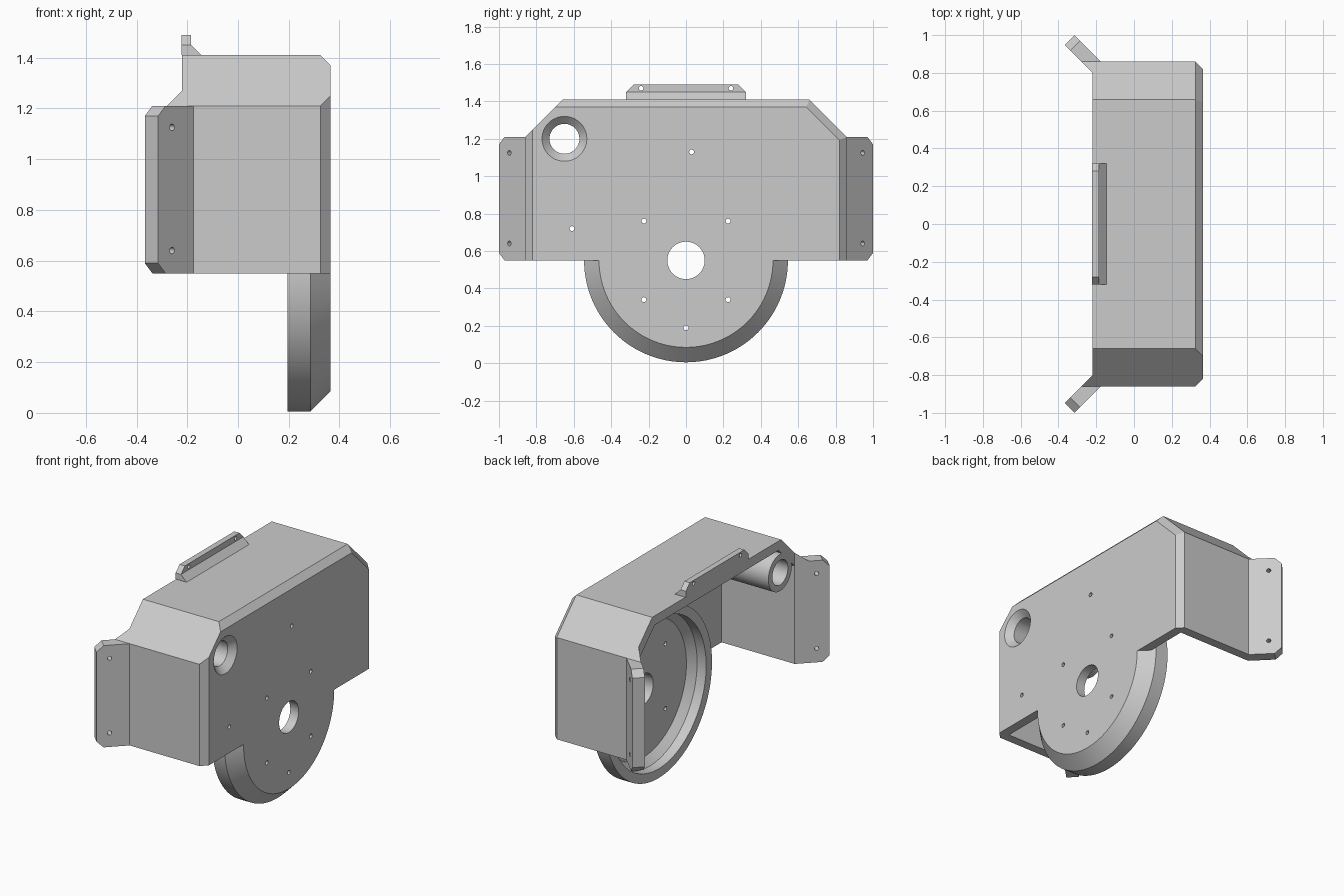
import bpy, bmesh, math
from mathutils import Matrix, Vector

cube = bpy.data.objects.get("Cube")
if cube:
    bpy.data.objects.remove(cube, do_unlink=True)

grey = bpy.data.materials.new("plain_grey")
grey.use_nodes = True
grey.diffuse_color = (0.6, 0.6, 0.6, 1)
grey.node_tree.nodes["Principled BSDF"].inputs["Base Color"].default_value = (0.6, 0.6, 0.6, 1)

X = Vector((1, 0, 0))
WALL, BACK, FLOOR, FACE = 0.06, -0.22, 0.305, 0.365
HUB_Z = 0.55


def finish(name, bm):
    bmesh.ops.recalc_face_normals(bm, faces=bm.faces[:])
    mesh = bpy.data.meshes.new(name)
    bm.to_mesh(mesh)
    bm.free()
    mesh.materials.append(grey)
    obj = bpy.data.objects.new(name, mesh)
    bpy.context.collection.objects.link(obj)
    return obj


def hull(name, points):
    bm = bmesh.new()
    for p in points:
        bm.verts.new(p)
    out = bmesh.ops.convex_hull(bm, input=bm.verts[:])
    loose = {v for v in out["geom_interior"] if isinstance(v, bmesh.types.BMVert)}
    bmesh.ops.delete(bm, geom=list(loose), context="VERTS")
    bmesh.ops.dissolve_limit(bm, angle_limit=0.01, verts=bm.verts[:], edges=bm.edges[:])
    return finish(name, bm)


def rod(name, start, end, r1, r2=None, segments=32):
    start, end = Vector(start), Vector(end)
    axis = end - start
    turn = axis.to_track_quat("Z", "Y").to_matrix().to_4x4()
    bm = bmesh.new()
    bmesh.ops.create_cone(bm, cap_ends=True, segments=segments, radius1=r1,
                          radius2=r1 if r2 is None else r2, depth=axis.length,
                          matrix=Matrix.Translation((start + end) / 2) @ turn)
    return finish(name, bm)


def lathe(name, profile, segments=96):
    """Spin (radius, x) points about the hub axis."""
    bm = bmesh.new()
    verts = [bm.verts.new((x, 0, HUB_Z + r)) for r, x in profile]
    edges = [bm.edges.new(pair) for pair in zip(verts, verts[1:])]
    bmesh.ops.spin(bm, geom=verts + edges, cent=(0, 0, HUB_Z), axis=X,
                   angle=math.tau, steps=segments)
    bmesh.ops.remove_doubles(bm, verts=bm.verts[:], dist=0.0001)
    return finish(name, bm)


def combine(obj, other, operation):
    mod = obj.modifiers.new("combine", "BOOLEAN")
    mod.operation, mod.object, mod.solver = operation, other, "EXACT"
    bpy.context.view_layer.update()
    graph = bpy.context.evaluated_depsgraph_get()
    mesh = bpy.data.meshes.new_from_object(obj.evaluated_get(graph))
    obj.modifiers.clear()
    obj.data = mesh
    bpy.data.objects.remove(other, do_unlink=True)


def drill(obj, centre, axis, radius=0.013, reach=0.12):
    c, a = Vector(centre), Vector(axis).normalized() * reach
    combine(obj, rod("drill", c - a, c + a, radius), "DIFFERENCE")


# Housing shell: bevelled box with cut shoulders, hollow and open at back and bottom
outline = [(-0.86, HUB_Z), (-0.86, 1.21), (-0.66, 1.41), (0.66, 1.41), (0.86, 1.21), (0.86, HUB_Z)]
face = [(-0.82, HUB_Z), (-0.82, 1.25), (-0.70, 1.37), (0.643, 1.37), (0.82, 1.193), (0.82, HUB_Z)]
housing = hull("housing", [(x, y, z) for x in (BACK, FACE - 0.04) for y, z in outline]
               + [(FACE, y, z) for y, z in face])
inner = [(s * y, z) for s in (-1, 1) for y, z in ((0.80, 0.4), (0.80, 1.185), (0.635, 1.35))]
combine(housing, hull("cavity", [(x, y, z) for x in (-0.5, FLOOR) for y, z in inner]), "DIFFERENCE")

# Round dish whose lower half hangs below the shell
dish = lathe("dish", [(0, FACE), (0.465, FACE), (0.545, 0.285), (0.545, 0.195),
                      (0.485, 0.195), (0.485, 0.26), (0.44, FLOOR), (0, FLOOR)])
combine(housing, dish, "UNION")

# Tube through the upper corner, countersunk at the face
ty, tz = -0.65, 1.20
combine(housing, rod("tube", (BACK, ty, tz), (0.33, ty, tz), 0.12, segments=48), "UNION")
combine(housing, rod("bore", (-0.4, ty, tz), (0.5, ty, tz), 0.08, segments=48), "DIFFERENCE")
combine(housing, rod("sink", (FACE - 0.04, ty, tz), (FACE + 0.01, ty, tz), 0.08, 0.13, 48), "DIFFERENCE")

# Hub opening and screw holes
combine(housing, rod("hub_hole", (0.2, 0, HUB_Z), (0.5, 0, HUB_Z), 0.1, segments=64), "DIFFERENCE")
holes = [(s * 0.225, z) for s in (-1, 1) for z in (0.34, 0.76)]
for y, z in holes + [(0.03, 1.13), (-0.61, 0.72), (0, 0.19)]:
    drill(housing, (FACE, y, z), X)

# Angled mounting flanges with clipped corners, plus the sloped root
parts = [housing]
for side, name in ((1, "back"), (-1, "front")):
    points = []
    for x0, x1, y1 in ((-0.28, -0.3675, 0.9475), (-0.175, -0.315, 1.0)):
        points += [(x0, side * 0.86, z) for z in (HUB_Z, 1.21)]
        points += [(x1, side * y1, z) for z in (0.59, 1.17)]
        points += [(x1 + 0.03, side * (y1 - 0.03), z) for z in (HUB_Z, 1.21)]
    flange = hull(name + "_flange", points)
    for z in (0.64, 1.125):
        drill(flange, (-0.26, side * 0.945, z), (1, side, 0))
    root = hull(name + "_flange_root",
                [(x, side * y, z) for x, y, top in ((BACK, 0.80, 1.27), (BACK, 0.86, 1.21), (-0.28, 0.86, 1.21))
                 for z in (HUB_Z, top)])
    parts += [flange, root]

# Top bracket: upright strip with clipped ends and a sloped fillet
ends = [(0.32, 1.41), (0.32, 1.45), (0.28, 1.49)]
bracket = hull("top_bracket", [(x, s * y, z) for x in (BACK - 0.003, -0.185) for s in (-1, 1) for y, z in ends])
for s in (-1, 1):
    drill(bracket, (-0.2, s * 0.24, 1.47), X, 0.012)
fillet = hull("bracket_fillet", [(x, s * 0.32, z) for s in (-1, 1)
                                 for x, z in ((-0.185, 1.41), (-0.185, 1.45), (-0.145, 1.41))])
parts += [bracket, fillet]

# Smooth the round surfaces, keep edges crisp
bpy.ops.object.select_all(action="DESELECT")
for part in parts:
    part.select_set(True)
bpy.context.view_layer.objects.active = housing
bpy.ops.object.shade_smooth_by_angle(angle=math.radians(25))
